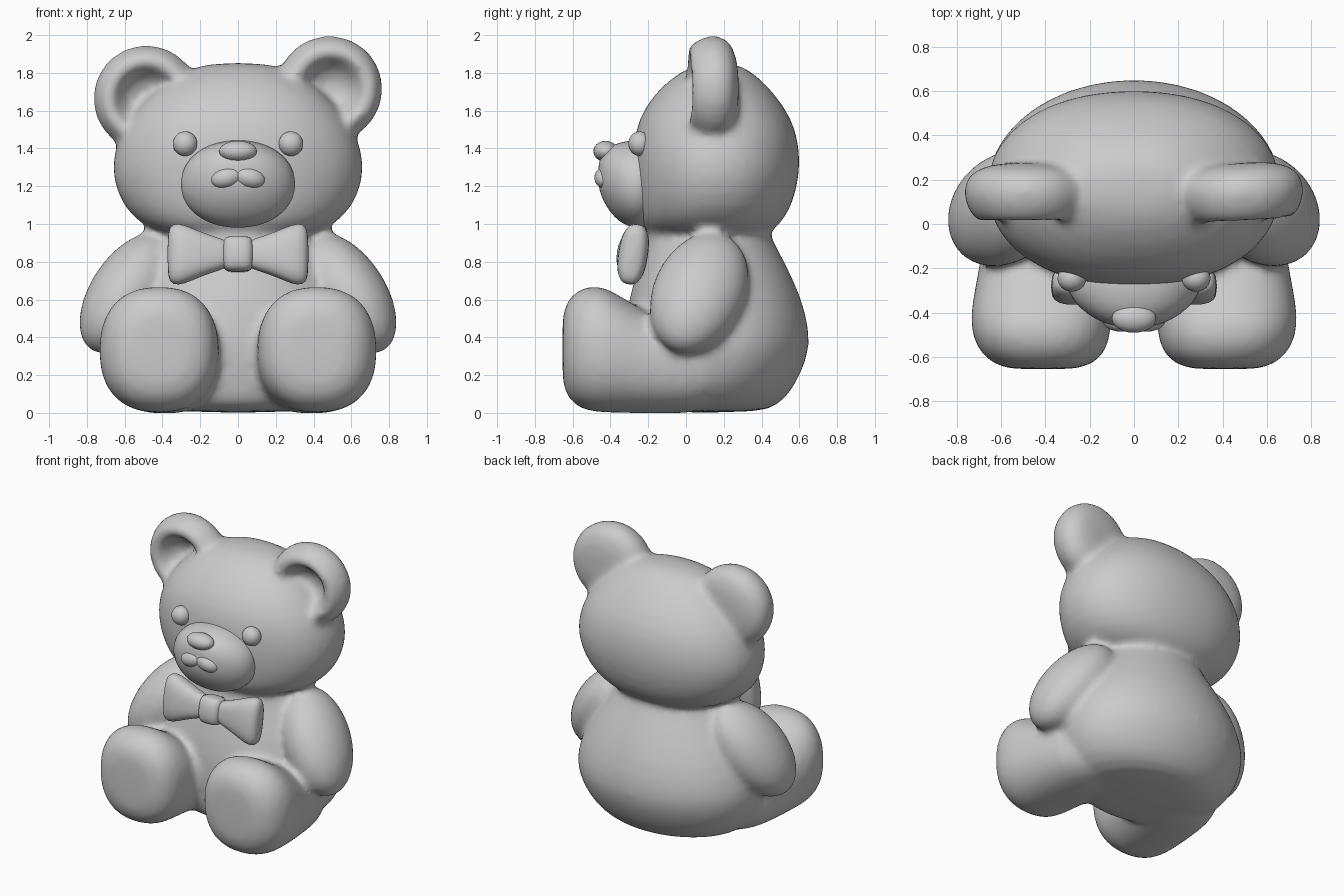
import bpy, bmesh
from math import cos, sin, pi, copysign
from mathutils import Matrix, Vector

if "Cube" in bpy.data.objects:
    bpy.data.objects.remove(bpy.data.objects["Cube"])

plush = bpy.data.materials.new("plain_grey")
plush.use_nodes = True
GREY = (0.6, 0.6, 0.6, 1)
plush.diffuse_color = GREY
plush.node_tree.nodes["Principled BSDF"].inputs["Base Color"].default_value = GREY


def spow(v, p):
    return copysign(abs(v) ** p, v)


def loft(bm, axis, rings, square=2.0, n=28):
    """Skin rings (t, centre a, centre b, radius a, radius b) strung along an axis."""
    loops = []
    for t, ca, cb, ra, rb in rings:
        loop = []
        for i in range(n):
            w = 2 * pi * i / n
            p = [ca + ra * spow(cos(w), 2 / square), cb + rb * spow(sin(w), 2 / square)]
            p.insert(axis, t)
            loop.append(bm.verts.new(p))
        loops.append(loop)
    for a, b in zip(loops, loops[1:]):
        for i in range(n):
            j = (i + 1) % n
            bm.faces.new((a[i], a[j], b[j], b[i]))
    bm.faces.new(loops[0])
    bm.faces.new(loops[-1])


def ball(bm, centre, radii, rot=None):
    m = Matrix.Translation(centre) @ (rot or Matrix()) @ Matrix.Diagonal((*radii, 1))
    bmesh.ops.create_uvsphere(bm, u_segments=24, v_segments=16, radius=1, matrix=m)


def finish(name, bm, subdiv=0, voxel=0):
    bmesh.ops.recalc_face_normals(bm, faces=bm.faces)
    for f in bm.faces:
        f.smooth = True
    me = bpy.data.meshes.new(name)
    bm.to_mesh(me)
    bm.free()
    me.materials.append(plush)
    ob = bpy.data.objects.new(name, me)
    bpy.context.collection.objects.link(ob)
    if subdiv:
        ob.modifiers.new("round", 'SUBSURF').levels = subdiv
    if voxel:
        r = ob.modifiers.new("blend", 'REMESH')
        r.mode, r.voxel_size, r.use_smooth_shade = 'VOXEL', voxel, True
        s = ob.modifiers.new("soften", 'SMOOTH')
        s.factor, s.iterations = 0.5, 7


# Plush skin: torso, legs, head, ears and arms sewn into one surface
skin = bmesh.new()

# Torso
loft(skin, 2, [(0.0, 0, .1, .36, .28), (.04, 0, .11, .51, .39), (.15, 0, .14, .62, .445),
               (.3, 0, .16, .67, .49), (.42, 0, .165, .67, .495), (.6, 0, .155, .61, .465),
               (.8, 0, .14, .48, .385), (.95, 0, .12, .38, .32), (1.06, 0, .12, .36, .29)])

# Head
loft(skin, 2, [(.93, 0, .12, .35, .29), (.98, 0, .125, .49, .36), (1.08, 0, .145, .61, .415),
               (1.25, 0, .16, .675, .445), (1.4, 0, .16, .66, .445), (1.55, 0, .155, .595, .415),
               (1.7, 0, .15, .46, .315), (1.81, 0, .16, .3, .19), (1.855, 0, .17, .14, .08)],
     square=2.15)

# Ears: a turned dish with a thick rim, one set a little higher
DISH = [(0, .02), (.07, .01), (.12, -.025), (.155, -.09), (.19, -.135), (.235, -.115),
        (.275, -.05), (.29, .02), (.265, .085), (.2, .125), (.1, .14), (0, .14)]

for s, ear_z, turn in ((1, 1.715, .07), (-1, 1.665, 0)):
    # Seated leg with a rounded sole
    loft(skin, 1, [(-.655, s * .41, .34, .12, .14), (-.645, s * .41, .34, .19, .22),
                   (-.61, s * .41, .34, .255, .28), (-.55, s * .415, .34, .3, .325),
                   (-.46, s * .42, .34, .32, .34), (-.36, s * .415, .315, .318, .315),
                   (-.2, s * .4, .26, .3, .265), (0, s * .37, .23, .3, .235),
                   (.2, s * .33, .22, .27, .2)], square=2.35)

    # Ear
    ear = bmesh.new()
    prof = [ear.verts.new((r, y, 0)) for r, y in DISH]
    edges = [ear.edges.new(e) for e in zip(prof, prof[1:])]
    bmesh.ops.spin(ear, geom=prof + edges, cent=(0, 0, 0), axis=(0, 1, 0),
                   angle=2 * pi, steps=28, use_duplicate=False)
    bmesh.ops.remove_doubles(ear, verts=ear.verts, dist=.0005)
    place = Matrix.Translation((s * .485, .135, ear_z)) @ Matrix.Rotation(turn, 4, 'Z')
    bmesh.ops.transform(ear, matrix=place, verts=ear.verts)
    part = bpy.data.meshes.new("ear_part")
    ear.to_mesh(part)
    ear.free()
    skin.from_mesh(part)
    bpy.data.meshes.remove(part)

    # Arm hanging down, outward and forward
    along = Vector((-s * .52, .33, .79)).normalized()
    depth = Vector((0, 1, 0))
    depth = (depth - along * depth.dot(along)).normalized()
    rot = Matrix((depth.cross(along), depth, along)).transposed().to_4x4()
    ball(skin, (s * .58, .07, .635), (.205, .25, .375), rot)
finish("plush_skin", skin, subdiv=1, voxel=.024)

# Muzzle
bm = bmesh.new()
loft(bm, 1, [(-.15, 0, 1.21, .31, .24), (-.28, 0, 1.21, .31, .235), (-.35, 0, 1.22, .275, .215),
             (-.41, 0, 1.24, .21, .17), (-.45, 0, 1.255, .13, .11), (-.465, 0, 1.26, .06, .05)],
     square=2.1)
finish("muzzle", bm, subdiv=1)

# Upper lip and eyes
for s, side in ((1, "left"), (-1, "right")):
    bm = bmesh.new()
    tilt = Matrix.Rotation(s * .25, 4, 'Y')
    ball(bm, (s * .06, -.43, 1.245), (.085, .055, .055), tilt)
    finish(side + "_lip", bm)
    bm = bmesh.new()
    ball(bm, (s * .28, -.245, 1.425), (.065, .06, .065))
    finish(side + "_eye", bm)

# Nose
bm = bmesh.new()
ball(bm, (0, -.425, 1.385), (.1, .065, .055))
finish("nose", bm)

# Bow tie: two flared loops and a knot, leaning back
lean = Matrix.Translation((0, -.28, .84)) @ Matrix.Rotation(-.15, 4, 'X')
for s, side in ((1, "left"), (-1, "right")):
    bm = bmesh.new()
    loft(bm, 0, [(s * .03, 0, 0, .05, .065), (s * .1, 0, 0, .06, .085), (s * .2, 0, 0, .075, .12),
                 (s * .29, 0, 0, .082, .162), (s * .345, 0, 0, .07, .165),
                 (s * .375, 0, 0, .04, .13)], square=2.6)
    bmesh.ops.transform(bm, matrix=lean, verts=bm.verts)
    finish(side + "_bow_loop", bm, subdiv=1)
bm = bmesh.new()
loft(bm, 2, [(-.095, 0, -.01, .06, .04), (-.075, 0, -.01, .08, .07), (0, 0, -.01, .085, .08),
             (.075, 0, -.01, .08, .07), (.095, 0, -.01, .06, .04)], square=3)
bmesh.ops.transform(bm, matrix=lean, verts=bm.verts)
finish("bow_knot", bm, subdiv=1)
